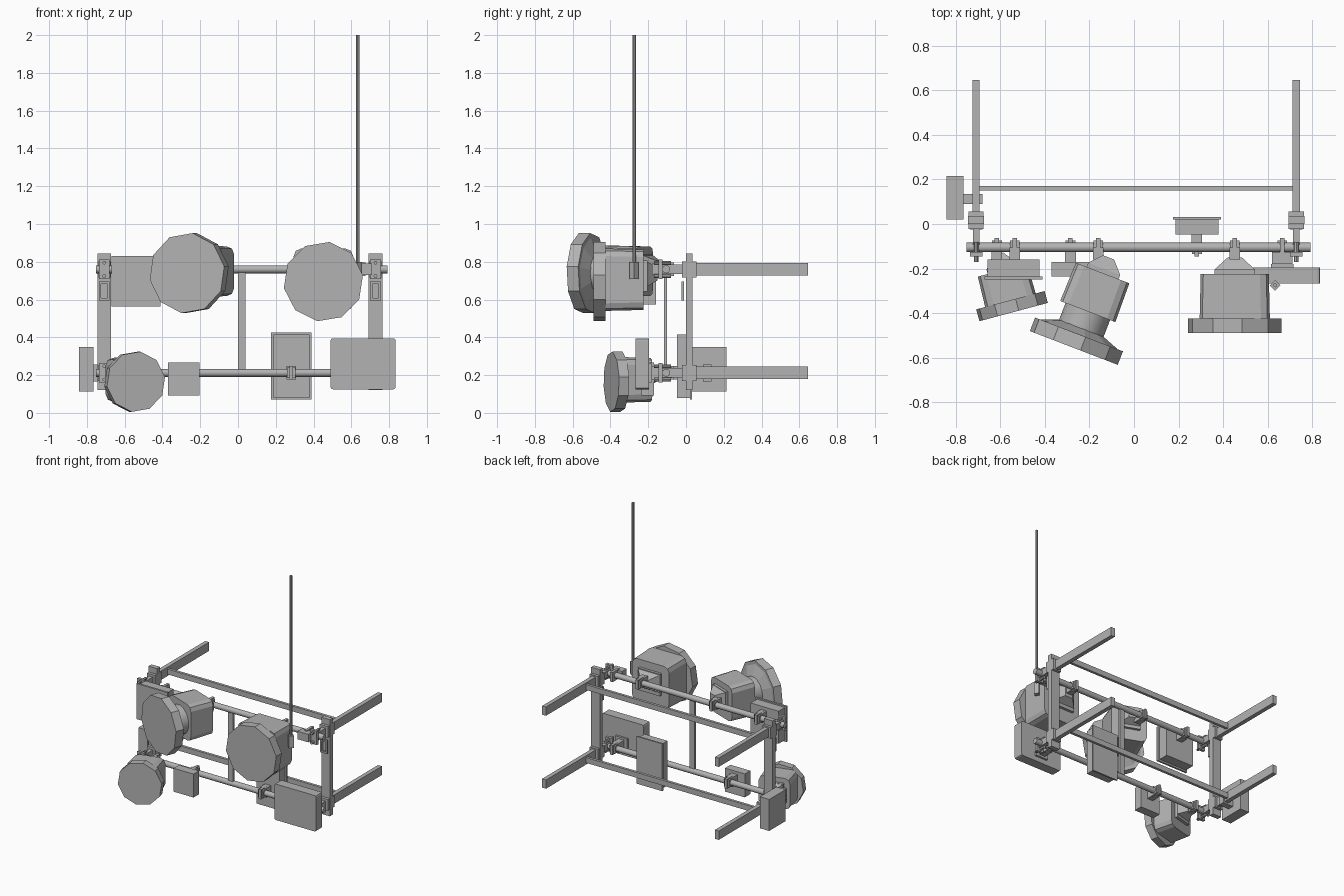
import bpy, bmesh, math
from mathutils import Matrix, Vector

cube = bpy.data.objects.get("Cube")
if cube:
    bpy.data.objects.remove(cube, do_unlink=True)

grey = bpy.data.materials.new("plain_grey")
grey.use_nodes = True
grey.diffuse_color = (0.45, 0.45, 0.45, 1)
grey.node_tree.nodes["Principled BSDF"].inputs["Base Color"].default_value = (0.45, 0.45, 0.45, 1)


def finish(name, bm, frame=None, smooth=False):
    bmesh.ops.recalc_face_normals(bm, faces=bm.faces)
    mesh = bpy.data.meshes.new(name)
    bm.to_mesh(mesh)
    bm.free()
    obj = bpy.data.objects.new(name, mesh)
    bpy.context.collection.objects.link(obj)
    mesh.materials.append(grey)
    if frame:
        obj.matrix_world = frame
    if smooth:
        bpy.context.view_layer.objects.active = obj
        obj.select_set(True)
        bpy.ops.object.shade_smooth_by_angle(angle=math.radians(40))
        obj.select_set(False)
    return obj


def box(name, x, y, z, frame=None, bevel=0, taper=None):
    """Box from (low, high) ranges; taper scales its back (+y) end."""
    bm = bmesh.new()
    bmesh.ops.create_cube(bm, size=1)
    mid = Vector([(r[0] + r[1]) / 2 for r in (x, y, z)])
    size = [r[1] - r[0] for r in (x, y, z)]
    for v in bm.verts:
        if taper and v.co.y > 0:
            v.co.x *= taper[0]
            v.co.z *= taper[1]
        v.co = Vector([c * s for c, s in zip(v.co, size)]) + mid
    if bevel:
        edges = [e for e in bm.edges if abs(e.verts[0].co.y - e.verts[1].co.y) > 1e-4]
        bmesh.ops.bevel(bm, geom=edges, offset=bevel, segments=2, affect='EDGES', profile=0.5)
    return finish(name, bm, frame)


def rod(name, start, end, r1, r2=None, sides=16, spin=0, frame=None):
    start, end = Vector(start), Vector(end)
    bm = bmesh.new()
    bmesh.ops.create_cone(bm, cap_ends=True, segments=sides, radius1=r1,
                          radius2=r1 if r2 is None else r2, depth=(end - start).length)
    turn = (end - start).to_track_quat('Z', 'Y').to_matrix().to_4x4()
    bm.transform(Matrix.Translation((start + end) / 2) @ turn @ Matrix.Rotation(spin, 4, 'Z'))
    return finish(name, bm, frame, smooth=sides > 10)


def around(c, half):
    return (c - half, c + half)


PIPE_Y = -0.105
LEVELS = {"upper": 0.76, "lower": 0.212}
SIDES = {"right": -0.708, "left": 0.728}

# Frame: uprights, rear arms, pipes and cross bars
for side, x in SIDES.items():
    box(side + "_upright", around(x, 0.036), (0, 0.035), (0.12, 0.845))
    # Small open rectangular keeper in front of each upright
    for s in (-1, 1):
        box(side + "_keeper_side", around(x + s * 0.022, 0.006), (-0.025, -0.01), (0.595, 0.695))
        box(side + "_keeper_bar", around(x, 0.022), (-0.025, -0.01), around(0.645 + s * 0.044, 0.006))
    for level, z in LEVELS.items():
        part = level + "_" + side
        box(part + "_arm", around(x, 0.016), (0.03, 0.645), around(z, 0.033))
        box(part + "_socket", around(x, 0.034), (-0.022, 0.055), around(z, 0.042))
        box(part + "_stub", around(x, 0.015), (-0.13, 0), around(z, 0.025))
        box(part + "_jaw", around(x, 0.028), (-0.145, -0.125), around(z, 0.052))
        for s in (-1, 1):
            rod(part + "_bolt", (x, -0.17, z + s * 0.035), (x, -0.08, z + s * 0.035), 0.01, sides=8)

for level, z in LEVELS.items():
    rod(level + "_pipe", (-0.752, PIPE_Y, z), (0.792, PIPE_Y, z), 0.021)
    box(level + "_cross_bar", (-0.7, 0.72), (0.15, 0.17), around(z, 0.02))
box("centre_strut", (0, 0.04), (-0.116, -0.1), (LEVELS["lower"], LEVELS["upper"]))


# Pipe clamps that carry the accessories
def clamp(name, x, level, reach):
    z = LEVELS[level]
    box(name + "_clamp", around(x, 0.022), (PIPE_Y - 0.03, PIPE_Y + 0.03), around(z, 0.028))
    box(name + "_clamp_tab", around(x, 0.01), (PIPE_Y - 0.04, PIPE_Y + 0.042), around(z, 0.036))
    box(name + "_mount", around(x, 0.024), tuple(sorted((PIPE_Y, reach))), around(z, 0.035))


# Lamps: facing -y in their own frame, origin at the centre of the front face
def lamp(name, at, yaw, radius, rim, body, neck=0, spin=0.15):
    frame = Matrix.Translation(at) @ Matrix.Rotation(math.radians(yaw), 4, 'Z')
    rod(name + "_rim", (0, 0, 0), (0, rim, 0), radius, sides=10, spin=spin, frame=frame)
    width, depth, height = body
    front = rim + neck
    if neck:
        rod(name + "_flare", (0, rim, 0), (0, rim + 0.03, 0), radius * 0.88, radius * 0.5,
            sides=10, spin=spin, frame=frame)
        rod(name + "_neck", (0, rim, 0), (0, front, 0), radius * 0.5, sides=16, frame=frame)
    box(name + "_body", around(0, width / 2), (front, front + depth), around(0.01, height / 2),
        frame, bevel=0.04, taper=(0.97, 0.97))
    back = front + depth
    box(name + "_bracket", around(0, width * 0.29), (back, back + 0.02), around(0.03, height * 0.25), frame)
    box(name + "_yoke", around(0, width * 0.29), (back + 0.02, back + 0.075), around(0.04, height * 0.2),
        frame, taper=(0.35, 0.5))


lamp("large_lamp", (0.452, -0.49, 0.695), 0, 0.212, 0.065, (0.315, 0.2, 0.33))
lamp("flared_lamp", (-0.27, -0.556, 0.74), -21, 0.214, 0.065, (0.265, 0.185, 0.27), neck=0.11)
lamp("small_lamp", (-0.54, -0.395, 0.165), 15, 0.161, 0.055, (0.235, 0.14, 0.24))
clamp("large_lamp", 0.452, "upper", -0.16)
clamp("flared_lamp", -0.16, "upper", -0.16)
clamp("small_lamp", -0.615, "lower", -0.17)

# Square cases on the pipes
clamp("upper_case", -0.535, "upper", -0.17)
box("upper_case", (-0.657, -0.425), (-0.235, -0.16), (0.575, 0.82))
box("upper_case_lid", (-0.67, -0.41), (-0.25, -0.235), (0.563, 0.83))

clamp("small_case", -0.285, "lower", -0.18)
box("small_case", (-0.37, -0.205), (-0.235, -0.17), (0.092, 0.268))

clamp("rear_panel", 0.282, "lower", -0.04)
box("rear_panel", (0.187, 0.378), (-0.047, 0.02), (0.08, 0.415))
box("rear_panel_lid", (0.175, 0.39), (0.02, 0.032), (0.07, 0.425))

clamp("wide_case", 0.665, "lower", -0.2)
box("wide_case", (0.49, 0.835), (-0.268, -0.195), (0.125, 0.395), bevel=0.012)
box("wide_case_plate", around(0.665, 0.05), (-0.2, -0.18), around(0.212, 0.05))

box("side_case", (-0.842, -0.765), (0.02, 0.215), (0.113, 0.35))
box("side_case_mount", (-0.77, -0.68), (0.09, 0.135), around(0.212, 0.045))

# Whip aerial with its square base and clamp
box("aerial_clamp", around(0.665, 0.045), (-0.18, -0.125), around(0.76, 0.03))
box("aerial_clamp_tab", around(0.665, 0.01), (-0.145, -0.063), around(0.76, 0.036))
rod("aerial_base", (0.633, -0.275, 0.71), (0.633, -0.275, 0.8), 0.024, sides=4)
rod("aerial", (0.633, -0.275, 0.8), (0.633, -0.275, 2.0), 0.009, sides=8)
